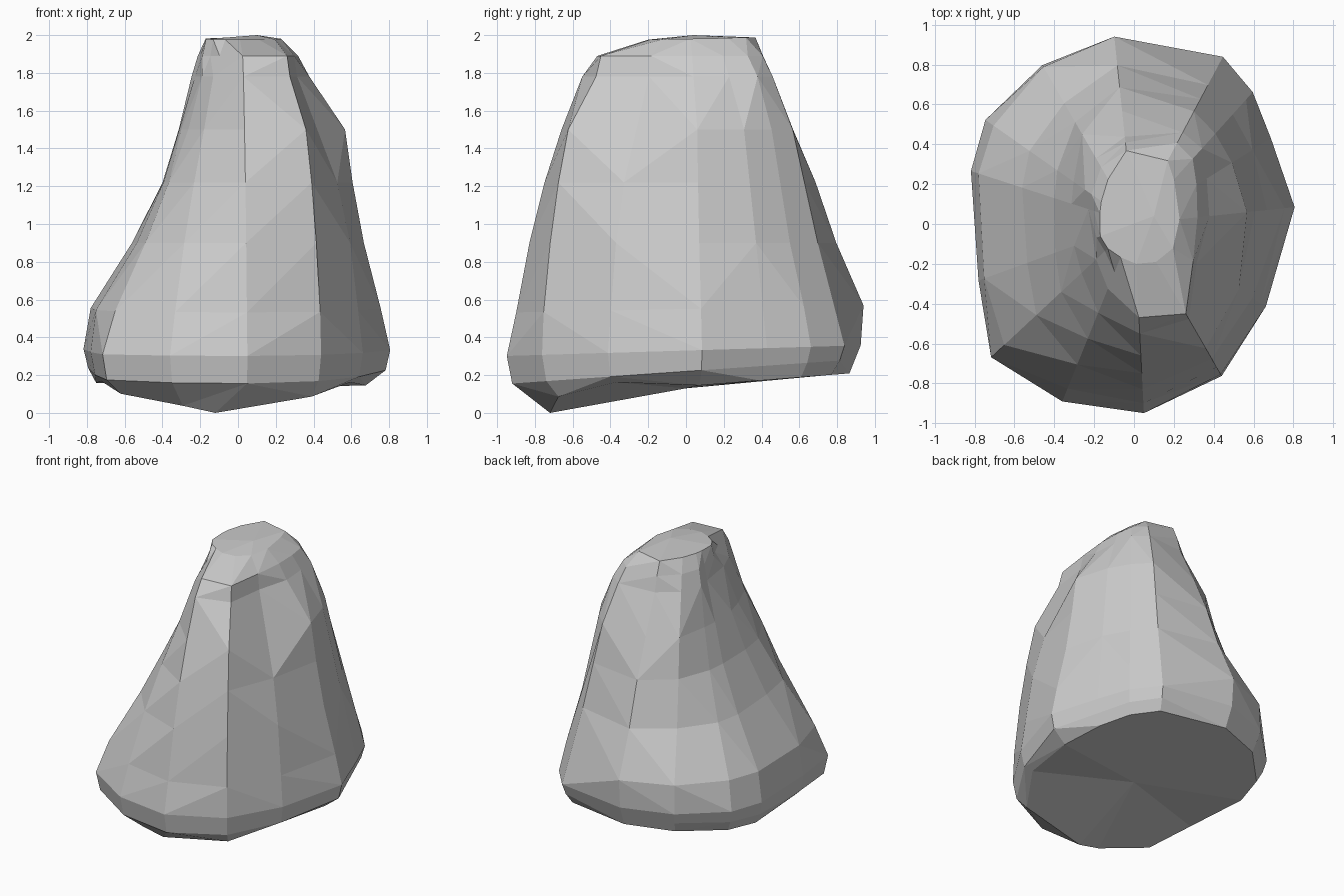
import bpy, bmesh
from math import cos, sin, radians

if "Cube" in bpy.data.objects:
    bpy.data.objects.remove(bpy.data.objects["Cube"])

# Ridge directions around the boulder (degrees, counter-clockwise from +x)
ANGLES = [6, 32, 48, 62, 96, 120, 145, 162, 200, 223, 248, 273, 300, 328]

# Stacked cross-sections: height, tilt along y, radius on each ridge
SECTIONS = [
    (0.33, 0.03, [.81, .81, .89, .95, .93, .92, .91, .86, .83, .98, .96, .95, .88, .78]),
    (0.55, 0.02, [.76, .77, .84, .89, .945, .91, .86, .82, .80, .89, .89, .90, .87, .75]),
    (0.90, 0.00, [.67, .70, .74, .79, .80, .70, .64, .59, .57, .67, .76, .83, .83, .70]),
    (1.22, 0.00, [.61, .63, .67, .71, .69, .59, .47, .42, .42, .50, .62, .75, .78, .62]),
    (1.50, 0.00, [.57, .58, .61, .64, .57, .52, .37, .33, .32, .36, .48, .66, .72, .50]),
    (1.78, 0.00, [.38, .43, .51, .52, .44, .38, .30, .24, .22, .26, .35, .55, .55, .37]),
    (1.89, 0.00, [.32, .37, .44, .46, .41, .33, .26, .21, .20, .20, .26, .47, .52, .35]),
    (1.98, 0.02, [.23, .25, .30, .36, .37, .26, .20, .18, .18, .18, .18, .20, .22, .23]),
]
# Underside outline
BASE = [.68, .74, .82, .87, .87, .86, .84, .79, .77, .85, .78, .74, .78, .70]


def ring(bm, radii, height):
    verts = []
    for a, r in zip(ANGLES, radii):
        x, y = r * cos(radians(a)), r * sin(radians(a))
        verts.append(bm.verts.new((x, y, height(x, y))))
    return verts


def base_height(x, y):
    if y > 0:
        return 0.14 + 0.08 * y
    return max(0.0, 0.14 + 0.17 * y + 0.12 * abs(x + 0.12))


bm = bmesh.new()
rings = [ring(bm, BASE, base_height)]
# Lower rim, slightly tucked in under the widest section
rings.append(ring(bm, [r * 0.97 for r in SECTIONS[0][2]],
                  lambda x, y: 0.22 + 0.07 * y))
for z, tilt, radii in SECTIONS:
    rings.append(ring(bm, radii, lambda x, y: z + tilt * y))

# Sides: split every cell along the diagonal that bulges outward
n = len(ANGLES)
for lo, hi in zip(rings, rings[1:]):
    for i in range(n):
        j = (i + 1) % n
        a, b, c, d = lo[i], lo[j], hi[j], hi[i]
        normal = (c.co - a.co).cross(d.co - b.co)
        if (a.co + c.co - b.co - d.co).dot(normal) > 0:
            bm.faces.new((a, b, c))
            bm.faces.new((a, c, d))
        else:
            bm.faces.new((a, b, d))
            bm.faces.new((b, c, d))

# Crown and underside
tip = bm.verts.new((0.1, 0.04, 2.0))
under = bm.verts.new((0.0, 0.0, 0.13))
for i in range(n):
    j = (i + 1) % n
    bm.faces.new((rings[-1][i], rings[-1][j], tip))
    bm.faces.new((rings[0][j], rings[0][i], under))

bmesh.ops.recalc_face_normals(bm, faces=bm.faces)
# Rest the lowest point on the ground
front_tip = min(bm.verts, key=lambda v: v.co.z)
front_tip.co = (-0.12, -0.72, 0.0)

# Merge near-coplanar triangles into larger chiselled facets
bmesh.ops.dissolve_limit(bm, angle_limit=radians(4), verts=bm.verts, edges=bm.edges)

mesh = bpy.data.meshes.new("boulder")
bm.to_mesh(mesh)
bm.free()
boulder = bpy.data.objects.new("boulder", mesh)
bpy.context.collection.objects.link(boulder)
